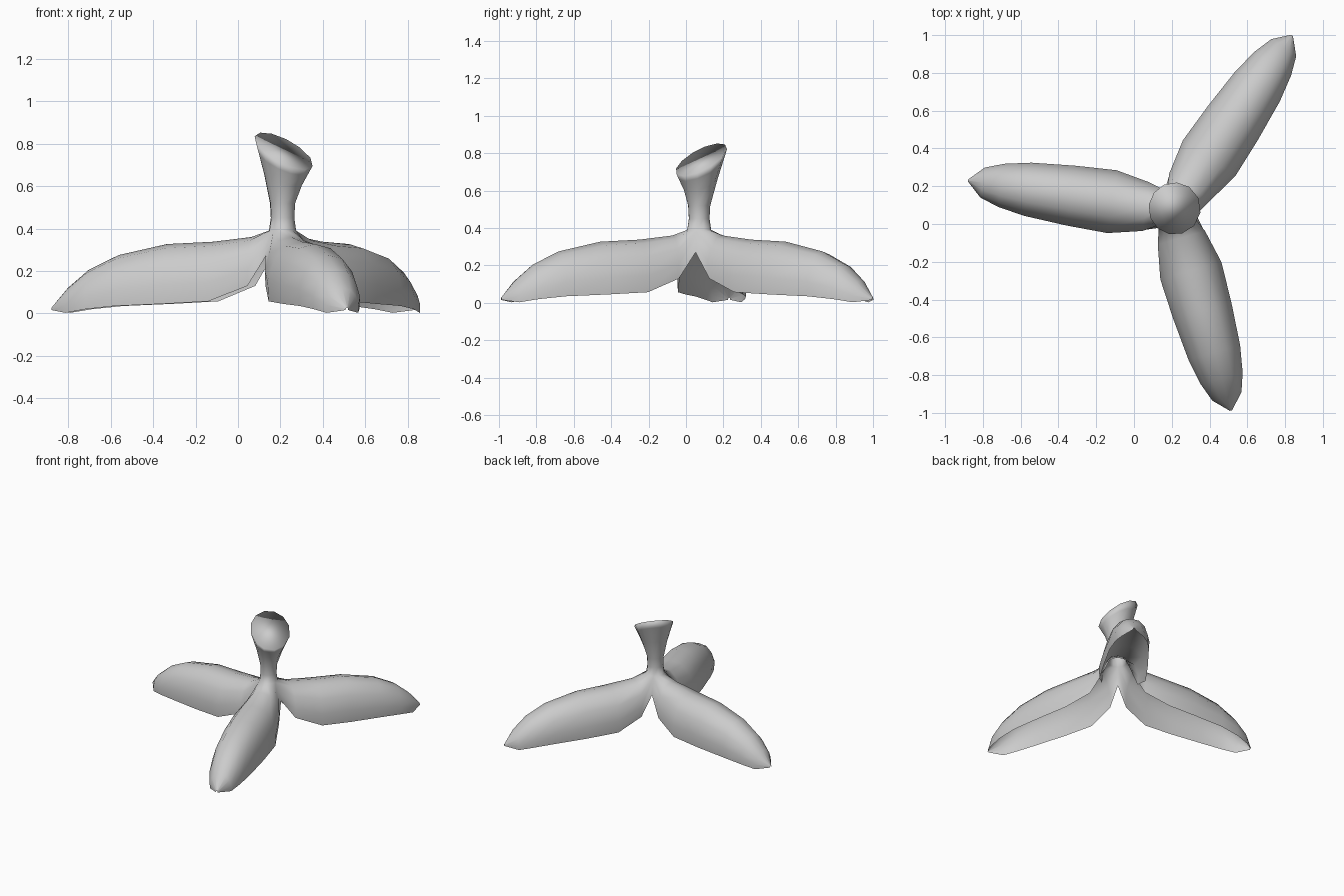
import bpy, bmesh
from math import sin, cos, radians, tau
from mathutils import Vector

cube = bpy.data.objects.get("Cube")
if cube:
    bpy.data.objects.remove(cube)

grey = bpy.data.materials.new("light_grey")
grey.use_nodes = True
colour = (0.6, 0.6, 0.6, 1)
grey.diffuse_color = colour
grey.node_tree.nodes["Principled BSDF"].inputs["Base Color"].default_value = colour

CENTRE = Vector((0.21, 0.07, 0))
LEGS = [(56, 1.12), (171.6, 1.10), (286, 1.10)]      # heading, length
NECK_R, NECK_Z = 0.065, 0.39
# Leg stations: distance (fraction), half width, ridge height, rim height
STATIONS = [(0.135, 0.13, 0.36, 0.13), (0.30, 0.168, 0.338, 0.057),
            (0.50, 0.16, 0.327, 0.045), (0.71, 0.142, 0.275, 0.035),
            (0.84, 0.115, 0.205, 0.02), (0.93, 0.08, 0.12, 0.003),
            (1.0, 0.006, 0.028, 0.016)]
# Arch from ridge to rim: sideways and height fractions
ARCH = [(0, 1), (0.48, 0.93), (0.82, 0.68), (1, 0.32), (0.97, 0)]
# Stem rings: height, radius, tilt, drift towards the cap centre
STEM = [(0.45, 0.056, 0, 0), (0.52, 0.06, 0, 0),
        (0.63, 0.09, 0.25, 0.5), (0.72, 0.122, 0.4, 0.8), (0.765, 0.138, 0.45, 1)]


def polar(angle, r, z):
    return CENTRE + Vector((r * cos(angle), r * sin(angle), z))


def loft(bm, rows, closed=False):
    n = len(rows[0])
    for a, b in zip(rows, rows[1:]):
        for i in range(n if closed else n - 1):
            k = (i + 1) % n
            bm.faces.new((a[i], a[k], b[k], b[i]))


bm = bmesh.new()
neck_angles = []

# Three hollow legs, each starting at its share of the neck
for i, (deg, length) in enumerate(LEGS):
    heading = radians(deg)
    gap_after = (radians(LEGS[(i + 1) % 3][0]) - heading) % tau / 2
    gap_before = (heading - radians(LEGS[i - 1][0])) % tau / 2
    along = Vector((cos(heading), sin(heading), 0))
    across = Vector((-sin(heading), cos(heading), 0))
    root = []
    for j in range(-4, 5):
        gap = gap_after if j > 0 else gap_before
        angle = heading + gap * max(-1, min(1, j / 2))
        drop = max(0, abs(j) - 2) / 2
        root.append(polar(angle, NECK_R + 0.055 * drop, NECK_Z - 0.12 * drop))
        if -2 <= j < 2:
            neck_angles.append(angle)
    rows = [root]
    for t, w, top, rim in STATIONS:
        row = []
        for j in range(-4, 5):
            s, h = ARCH[abs(j)]
            side = w * s * (1 if j > 0 else -1)
            row.append(CENTRE + along * (t * length) + across * side
                       + Vector((0, 0, rim + (top - rim) * h)))
        rows.append(row)
    loft(bm, [[bm.verts.new(p) for p in row] for row in rows])

# Flared stem with a slanted cap
rings = [[bm.verts.new(polar(a, NECK_R, NECK_Z)) for a in neck_angles]]
for z, r, tilt, drift in STEM:
    shift = Vector((0.005, 0.012, 0)) * drift
    rings.append([bm.verts.new(polar(a, r, z + tilt * r * (sin(a) - cos(a))) + shift)
                  for a in neck_angles])
loft(bm, rings, closed=True)
bm.faces.new(rings[-1])

bmesh.ops.remove_doubles(bm, verts=bm.verts, dist=0.0005)
bmesh.ops.recalc_face_normals(bm, faces=bm.faces)
if rings[-1][0].link_faces[0].is_valid:
    cap = max(bm.faces, key=lambda f: f.calc_center_median().z)
    if cap.normal.z < 0:
        bmesh.ops.reverse_faces(bm, faces=bm.faces)
for f in bm.faces:
    f.smooth = True

mesh = bpy.data.meshes.new("three_legged_stand")
bm.to_mesh(mesh)
bm.free()
mesh.materials.append(grey)
bpy.context.collection.objects.link(bpy.data.objects.new("three_legged_stand", mesh))
